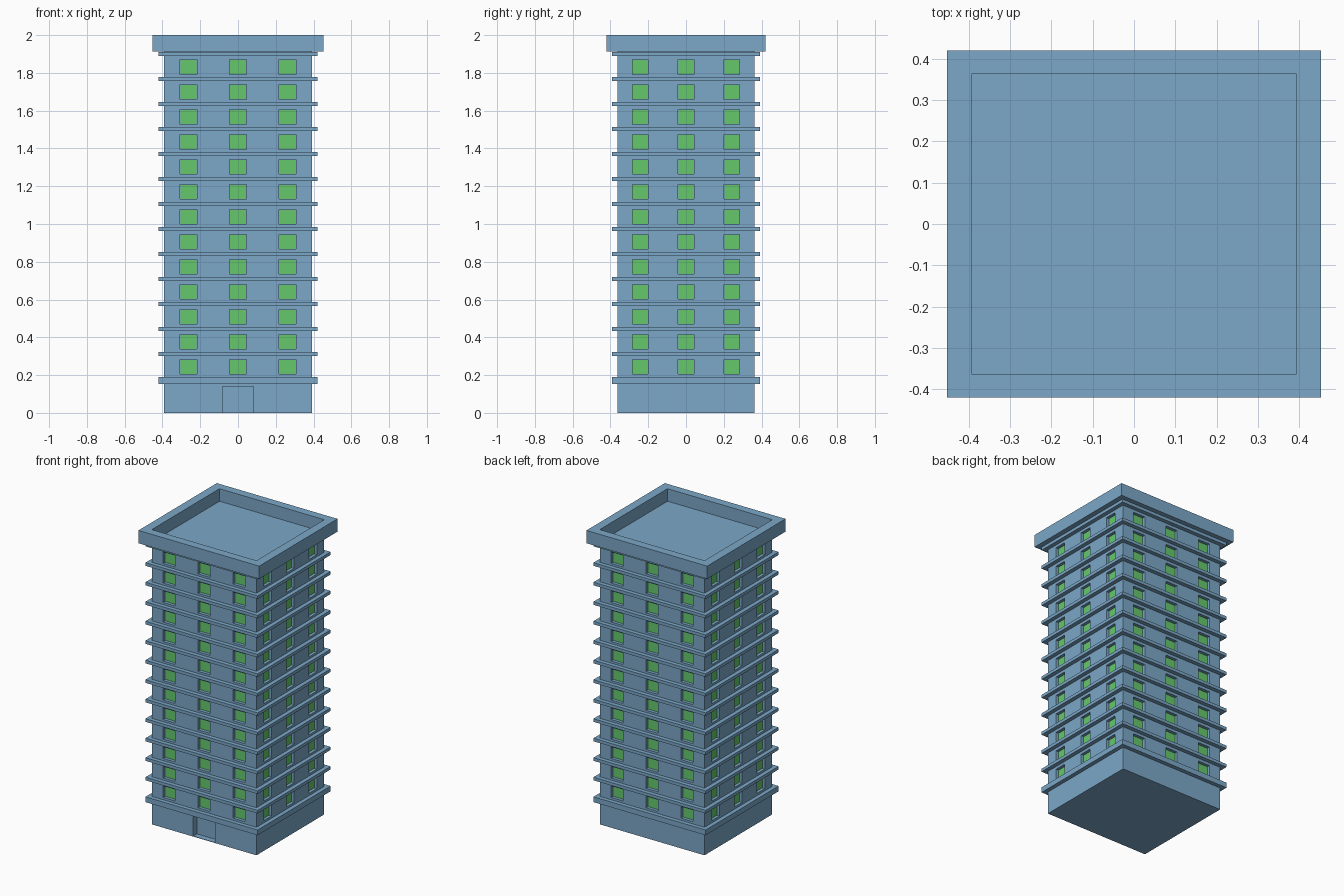
import bpy, bmesh
from mathutils import Matrix, Vector

if "Cube" in bpy.data.objects:
    bpy.data.objects.remove(bpy.data.objects["Cube"])

HX, HY = 0.393, 0.363          # half size of the tower body
FLOORS, STEP = 13, 0.1323
RECESS = 0.022


def material(name, rgb):
    m = bpy.data.materials.new(name)
    m.diffuse_color = (*rgb, 1)
    m.use_nodes = True
    m.node_tree.nodes["Principled BSDF"].inputs["Base Color"].default_value = m.diffuse_color
    return m


BLUE = material("blue_wall", (0.2, 0.39, 0.58))
GREEN = material("green_glass", (0.13, 0.58, 0.15))


def finish(name, bm, mat):
    bmesh.ops.recalc_face_normals(bm, faces=bm.faces)
    me = bpy.data.meshes.new(name)
    bm.to_mesh(me)
    bm.free()
    me.materials.append(mat)
    ob = bpy.data.objects.new(name, me)
    bpy.context.collection.objects.link(ob)
    return ob


def add_box(bm, centre, size):
    bmesh.ops.create_cube(bm, size=1, matrix=Matrix.Translation(centre) @ Matrix.Diagonal((*size, 1)))


def add_ring(bm, ox, oy, ix, iy, z0, z1):
    """Rectangular frame with mitred corners."""
    corners = ((-1, -1), (1, -1), (1, 1), (-1, 1))
    loops = [[bm.verts.new((sx * x, sy * y, z)) for sx, sy in corners]
             for x, y, z in ((ox, oy, z0), (ox, oy, z1), (ix, iy, z1), (ix, iy, z0))]
    for a in range(4):
        la, lb = loops[a], loops[(a + 1) % 4]
        for i in range(4):
            j = (i + 1) % 4
            bm.faces.new((la[i], la[j], lb[j], lb[i]))


# Tower body
bm = bmesh.new()
add_box(bm, (0, 0, 1.915 / 2), (2 * HX, 2 * HY, 1.915))
body = finish("tower_body", bm, BLUE)

# Window recesses (cutter) and glass panes on all four sides
cut, glass = bmesh.new(), bmesh.new()
for k in range(FLOORS):
    z = 0.244 + k * STEP
    for s in (-1, 1):
        for c in (-1, 0, 1):
            add_box(cut, (c * 0.262, s * HY, z), (0.09, 2 * RECESS, 0.078))
            add_box(glass, (c * 0.262, s * (HY - RECESS + 0.002), z), (0.086, 0.004, 0.074))
            add_box(cut, (s * HX, c * 0.243, z), (2 * RECESS, 0.083, 0.078))
            add_box(glass, (s * (HX - RECESS + 0.002), c * 0.243, z), (0.004, 0.079, 0.074))

# Entrance recess in the front
add_box(cut, (0, -HY, 0.0715), (0.165, 0.08, 0.137))

cutter = finish("recess_cutter", cut, BLUE)
cutter.hide_render = True
mod = body.modifiers.new("recesses", "BOOLEAN")
mod.operation, mod.solver, mod.object = "DIFFERENCE", "EXACT", cutter
bpy.context.view_layer.objects.active = body
bpy.ops.object.modifier_apply(modifier=mod.name)
bpy.data.objects.remove(cutter)

finish("window_panes", glass, GREEN)

# Ledges: thick one above the entrance floor, thin one above every storey
bm = bmesh.new()
add_ring(bm, 0.421, 0.391, HX, HY, 0.154, 0.19)
for k in range(FLOORS):
    z = 0.302 + k * STEP
    add_ring(bm, 0.421, 0.391, HX, HY, z, z + 0.021)
finish("floor_ledges", bm, BLUE)

# Roof parapet
bm = bmesh.new()
add_ring(bm, 0.453, 0.42, HX, HY, 1.913, 2.0)
finish("roof_parapet", bm, BLUE)
